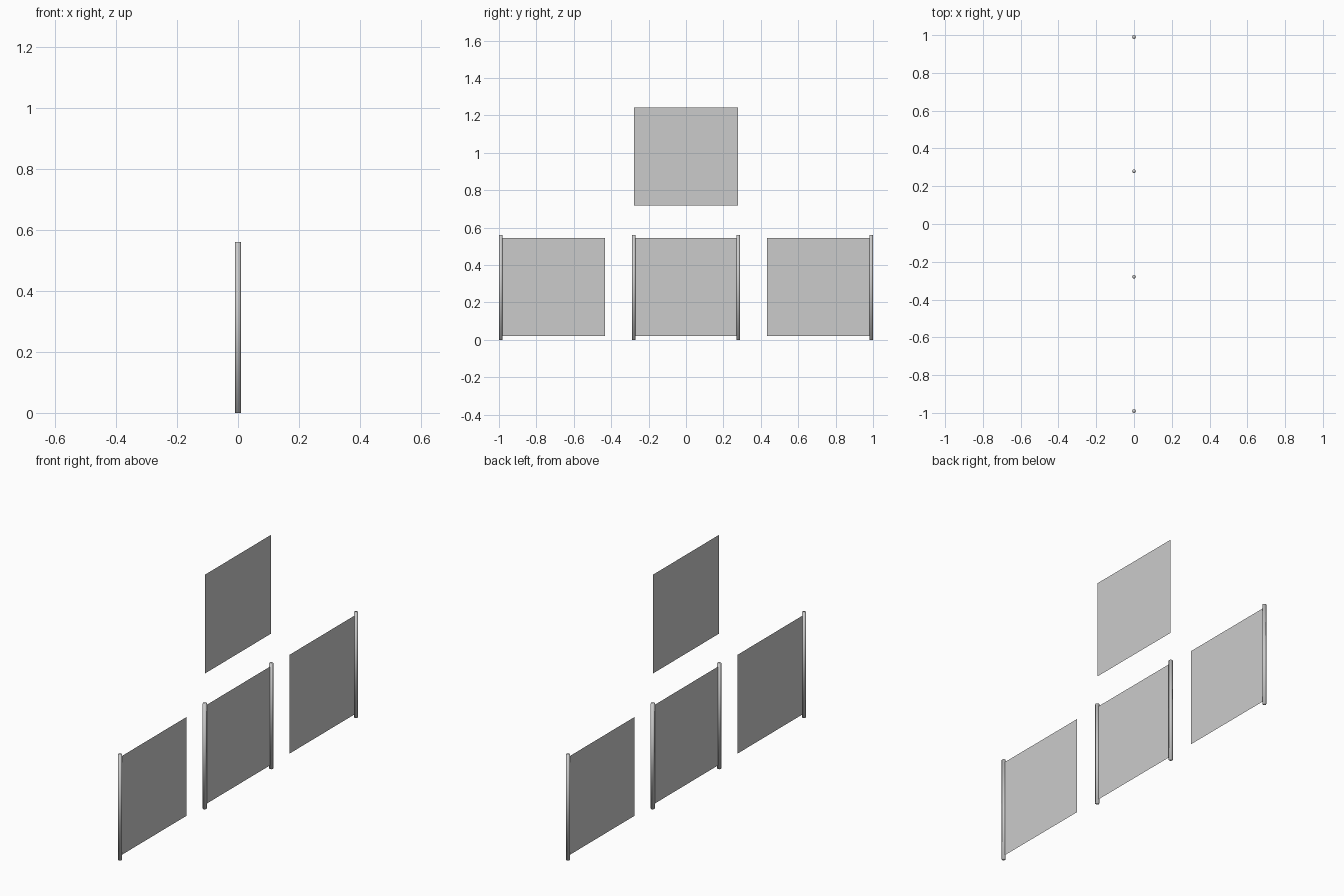
import bpy, bmesh

if "Cube" in bpy.data.objects:
    bpy.data.objects.remove(bpy.data.objects["Cube"])

POST_R, POST_H = 0.01, 0.56
OUTER_Y, INNER_Y = 0.99, 0.279
PANEL_H = 0.525


def make_object(name, bm, smooth=False):
    mesh = bpy.data.meshes.new(name)
    for f in bm.faces:
        f.smooth = smooth
    bm.to_mesh(mesh)
    bm.free()
    obj = bpy.data.objects.new(name, mesh)
    bpy.context.collection.objects.link(obj)
    return obj


def post(name, y):
    bm = bmesh.new()
    bmesh.ops.create_cone(bm, cap_ends=True, segments=8, radius1=POST_R,
                          radius2=POST_R, depth=POST_H)
    make_object(name, bm, smooth=True).location = (0, y, POST_H / 2)


def panel(name, y0, y1, z0):
    # single-sheet panel in the x = 0 plane, facing +x
    bm = bmesh.new()
    corners = [(y0, z0), (y1, z0), (y1, z0 + PANEL_H), (y0, z0 + PANEL_H)]
    bm.faces.new([bm.verts.new((0, y, z)) for y, z in corners])
    make_object(name, bm)


# Upright posts
for side, s in (("left", -1), ("right", 1)):
    post(f"outer_post_{side}", s * OUTER_Y)
    post(f"inner_post_{side}", s * INNER_Y)

# Lower row of panels and the raised centre panel
panel("side_panel_left", -OUTER_Y, -0.434, 0.02)
panel("side_panel_right", 0.434, OUTER_Y, 0.02)
panel("centre_panel", -INNER_Y, INNER_Y, 0.02)
panel("upper_panel", -INNER_Y, INNER_Y, 0.717)
